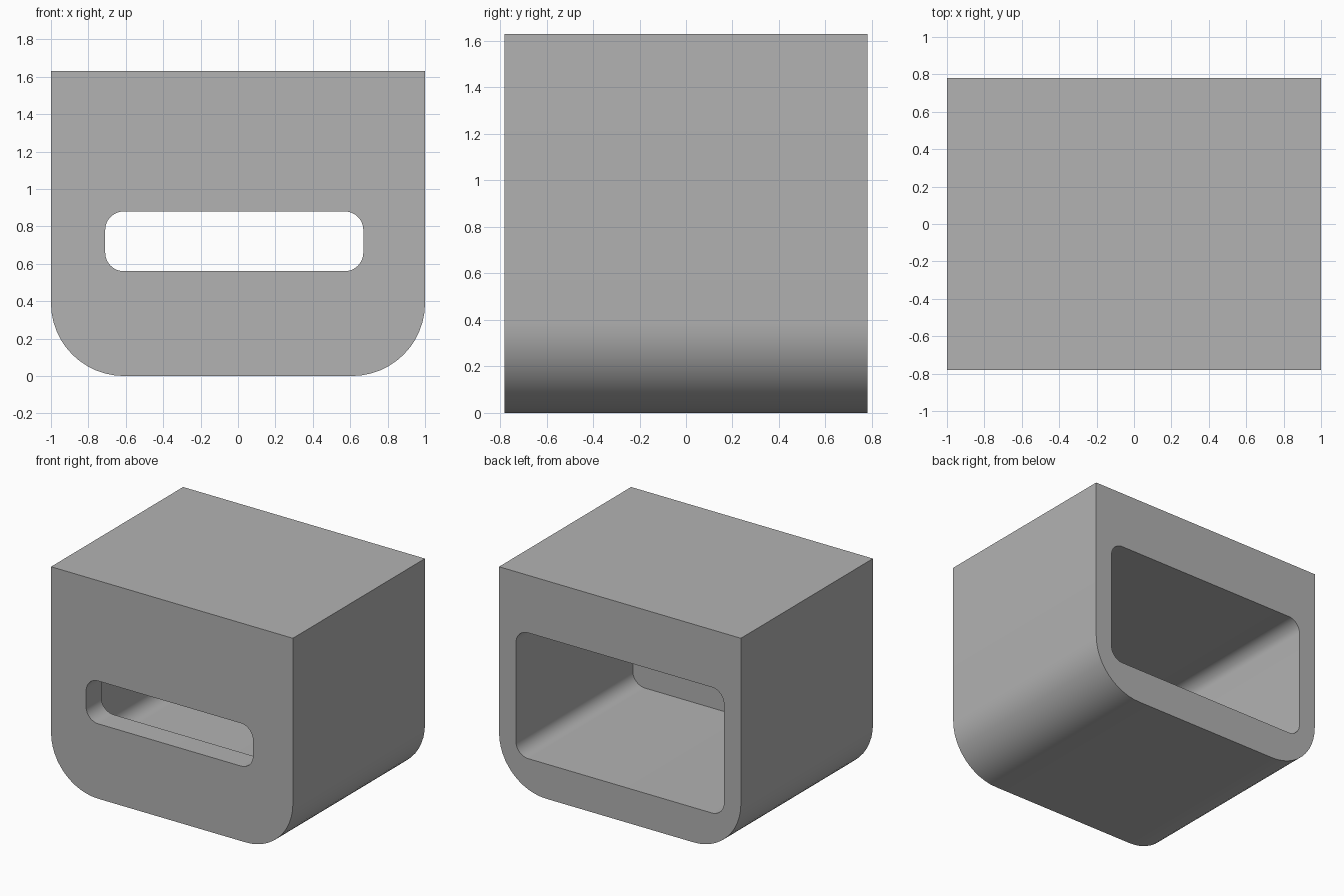
import bpy
import bmesh
from math import cos, sin, pi, radians
from mathutils import Vector

if "Cube" in bpy.data.objects:
    bpy.data.objects.remove(bpy.data.objects["Cube"], do_unlink=True)

DEPTH = 0.78    # half depth of the housing
HEIGHT = 1.63
WALL = 0.18     # front wall thickness
STEPS = 12      # segments per rounded corner

grey = bpy.data.materials.new("plain_grey")
grey.use_nodes = True
colour = (0.448, 0.448, 0.448, 1)
grey.diffuse_color = colour
grey.node_tree.nodes["Principled BSDF"].inputs["Base Color"].default_value = colour


def rounded_outline(x0, x1, z0, z1, bottom, top):
    """Rectangle outline in x and z, with a radius for each pair of corners."""
    corners = [(x0, z0, 1, 1, bottom), (x1, z0, -1, 1, bottom),
               (x1, z1, -1, -1, top), (x0, z1, 1, -1, top)]
    points = []
    for i, (x, z, dx, dz, r) in enumerate(corners):
        if r == 0:
            points.append((x, z))
            continue
        for k in range(STEPS + 1):
            a = pi + (i + k / STEPS) * pi / 2
            points.append((x + dx * r + r * cos(a), z + dz * r + r * sin(a)))
    return points


def prism(name, outline, y0, y1):
    """Extrude an outline from y0 to y1."""
    bm = bmesh.new()
    face = bm.faces.new([bm.verts.new((x, y0, z)) for x, z in outline])
    ext = bmesh.ops.extrude_face_region(bm, geom=[face], use_keep_orig=True)
    moved = [v for v in ext["geom"] if isinstance(v, bmesh.types.BMVert)]
    bmesh.ops.translate(bm, verts=moved, vec=Vector((0, y1 - y0, 0)))
    bmesh.ops.recalc_face_normals(bm, faces=bm.faces)
    mesh = bpy.data.meshes.new(name)
    bm.to_mesh(mesh)
    bm.free()
    mesh.materials.append(grey)
    obj = bpy.data.objects.new(name, mesh)
    bpy.context.collection.objects.link(obj)
    return obj


# Housing with two large rounded lower edges
housing = prism("housing", rounded_outline(-1, 1, 0, HEIGHT, 0.39, 0), -DEPTH, DEPTH)

# Rear cavity, then the front slot through the remaining wall
cutters = [
    prism("cavity_cutter", rounded_outline(-0.86, 0.86, 0.26, 1.2, 0.1, 0.1),
          -DEPTH + WALL, DEPTH + 0.2),
    prism("slot_cutter", rounded_outline(-0.71, 0.67, 0.56, 0.88, 0.1, 0.1),
          -DEPTH - 0.2, 0),
]
bpy.ops.object.select_all(action="DESELECT")
bpy.context.view_layer.objects.active = housing
housing.select_set(True)
for cutter in cutters:
    cutter.hide_render = True
    mod = housing.modifiers.new("cut", "BOOLEAN")
    mod.operation = "DIFFERENCE"
    mod.solver = "EXACT"
    mod.object = cutter
    bpy.ops.object.modifier_apply(modifier=mod.name)
    bpy.data.objects.remove(cutter, do_unlink=True)

bpy.ops.object.shade_smooth_by_angle(angle=radians(30))
